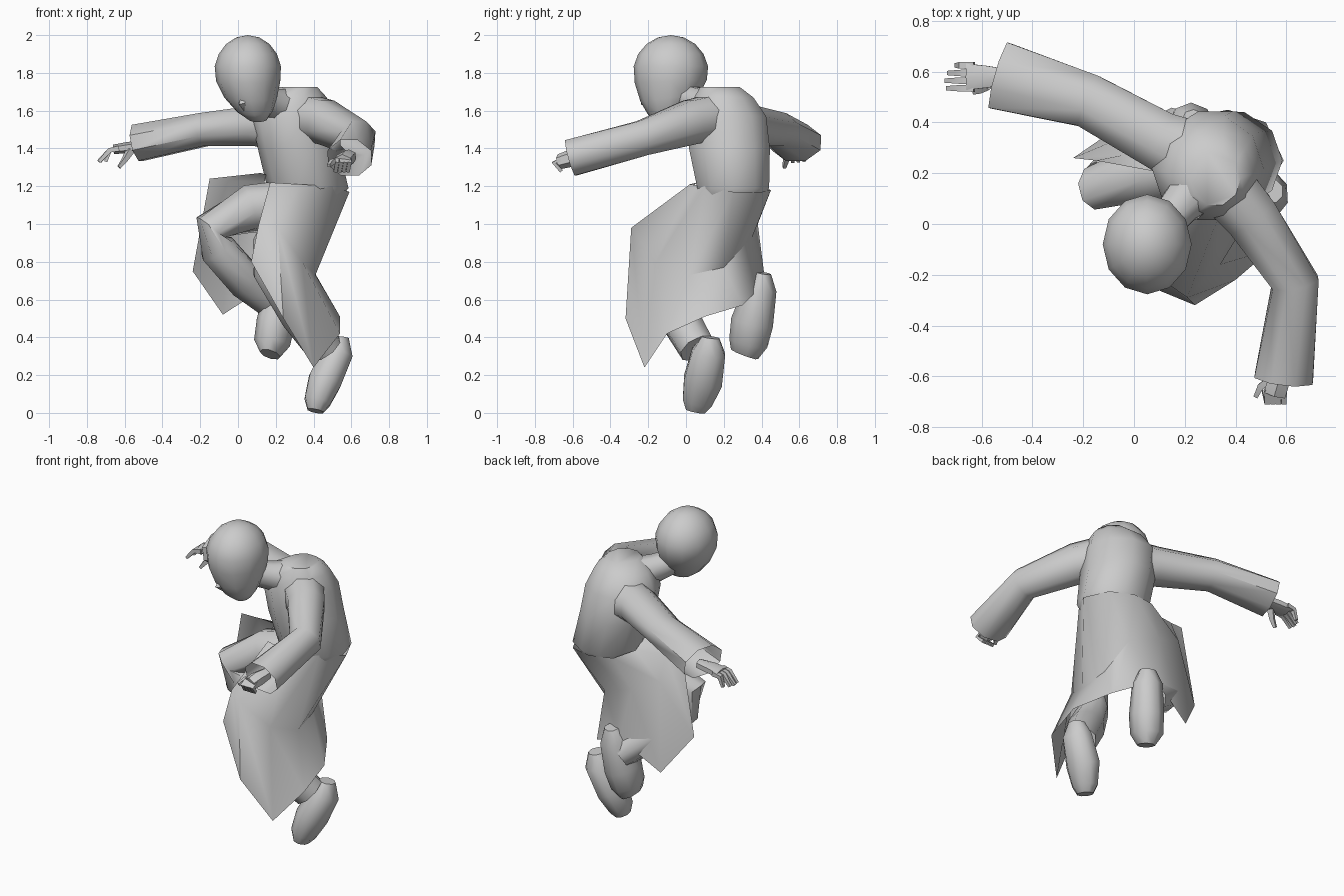
import bpy, bmesh, math
from mathutils import Vector


def finish(name, bm, angle=50):
    bmesh.ops.recalc_face_normals(bm, faces=bm.faces)
    me = bpy.data.meshes.new(name)
    bm.to_mesh(me)
    bm.free()
    ob = bpy.data.objects.new(name, me)
    bpy.context.collection.objects.link(ob)
    bpy.ops.object.select_all(action='DESELECT')
    ob.select_set(True)
    bpy.context.view_layer.objects.active = ob
    bpy.ops.object.shade_smooth_by_angle(angle=math.radians(angle))
    return ob


def bridge(bm, rings, caps=(True, True)):
    sides = len(rings[0])
    for a, b in zip(rings, rings[1:]):
        for k in range(sides):
            j = (k + 1) % sides
            bm.faces.new((a[k], a[j], b[j], b[k]))
    for ring, cap in zip((rings[0], rings[-1]), caps):
        if cap:
            bm.faces.new(ring)


def loft(name, path, sides=8, up=(0, 0, 1), caps=(True, True)):
    """Tube through (x, y, z, half width, half height) sections."""
    bm = bmesh.new()
    pts = [Vector(p[:3]) for p in path]
    rings = []
    for i, p in enumerate(path):
        t = (pts[min(i + 1, len(pts) - 1)] - pts[max(i - 1, 0)]).normalized()
        side = t.cross(Vector(up)).normalized()
        n = side.cross(t)
        angles = [2 * math.pi * (k + 0.5) / sides for k in range(sides)]
        rings.append([bm.verts.new(pts[i] + side * p[3] * math.cos(a) + n * p[4] * math.sin(a))
                      for a in angles])
    bridge(bm, rings, caps)
    return finish(name, bm)


def stack(name, sections, sides=10):
    """Upright body from horizontal ellipses (x, y, z, rx, ry)."""
    bm = bmesh.new()
    angles = [2 * math.pi * k / sides for k in range(sides)]
    rings = [[bm.verts.new((x + rx * math.cos(a), y + ry * math.sin(a), z)) for a in angles]
             for x, y, z, rx, ry in sections]
    bridge(bm, rings)
    return finish(name, bm)


# Robe body, leaning forward
stack("robe_torso", [
    (0.36, 0.24, 1.12, 0.17, 0.16), (0.37, 0.25, 1.19, 0.215, 0.20),
    (0.32, 0.23, 1.40, 0.215, 0.225), (0.29, 0.22, 1.57, 0.22, 0.215),
    (0.30, 0.20, 1.67, 0.17, 0.165), (0.32, 0.18, 1.725, 0.10, 0.11)])

# Robe skirt: columns run from the right front edge round the back
columns = [
    [(0.17, 0.06, 1.22), (0.11, -0.22, 1.0), (0.07, -0.25, 0.80)],
    [(0.33, 0.02, 1.21), (0.21, -0.29, 0.98), (0.24, -0.32, 0.50)],
    [(0.50, 0.10, 1.20), (0.34, -0.16, 0.80), (0.40, -0.22, 0.24)],
    [(0.59, 0.25, 1.17), (0.41, 0.02, 0.73), (0.54, -0.10, 0.42)],
    [(0.52, 0.40, 1.17), (0.39, 0.20, 0.77), (0.54, 0.10, 0.51)],
    [(0.37, 0.45, 1.18), (0.33, 0.35, 0.93), (0.42, 0.30, 0.57)],
    [(0.22, 0.42, 1.19), (0.12, 0.38, 1.00), (0.18, 0.42, 0.69)],
    [(0.14, 0.31, 1.22), (-0.05, 0.34, 1.08), (-0.08, 0.37, 0.52)],
    [(0.15, 0.20, 1.26), (-0.05, 0.27, 1.23), (-0.24, 0.26, 0.75)],
    [(0.15, 0.12, 1.26), (0.12, 0.20, 1.27), (-0.15, 0.25, 1.24)],
]
bm = bmesh.new()
grid = [[bm.verts.new(p) for p in c] for c in columns]
for a, b in zip(grid, grid[1:]):
    for i in range(2):
        bm.faces.new((a[i], b[i], b[i + 1], a[i + 1]))
finish("robe_skirt", bm, 60)

# Sleeves with open cuffs
loft("left_sleeve", [
    (0.30, 0.24, 1.51, 0.16, 0.15), (0.10, 0.33, 1.52, 0.125, 0.115),
    (-0.18, 0.485, 1.50, 0.115, 0.095), (-0.53, 0.585, 1.43, 0.145, 0.105)],
    caps=(True, False))
loft("right_sleeve", [
    (0.33, 0.18, 1.57, 0.13, 0.13), (0.46, 0.03, 1.54, 0.115, 0.125),
    (0.635, -0.23, 1.455, 0.10, 0.10), (0.59, -0.61, 1.35, 0.125, 0.105)],
    caps=(True, False))

# Trouser legs
loft("left_trouser", [
    (0.30, 0.24, 1.10, 0.14, 0.12), (0.06, 0.20, 1.08, 0.13, 0.13),
    (-0.15, 0.145, 0.98, 0.09, 0.09), (-0.11, 0.17, 0.87, 0.10, 0.10),
    (0.04, 0.28, 0.70, 0.10, 0.11), (0.19, 0.38, 0.58, 0.09, 0.09)], up=(0.5, -0.8, 0.3))
loft("right_trouser", [
    (0.32, 0.20, 1.04, 0.13, 0.13), (0.23, 0.0, 0.99, 0.11, 0.11),
    (0.155, -0.17, 0.89, 0.08, 0.08), (0.16, -0.17, 0.76, 0.085, 0.09),
    (0.32, -0.05, 0.53, 0.11, 0.11), (0.46, 0.06, 0.34, 0.10, 0.10)], up=(1, 0, 0.3))

# Shoes, toes pointing down
loft("left_shoe", [
    (0.24, 0.41, 0.74, 0.05, 0.04), (0.23, 0.395, 0.66, 0.09, 0.085),
    (0.20, 0.35, 0.48, 0.10, 0.115), (0.18, 0.33, 0.37, 0.095, 0.105),
    (0.17, 0.31, 0.31, 0.05, 0.08)], up=(0.4, 1, 0))
loft("right_shoe", [
    (0.54, 0.13, 0.40, 0.05, 0.05), (0.53, 0.12, 0.32, 0.085, 0.095),
    (0.46, 0.09, 0.17, 0.095, 0.11), (0.42, 0.06, 0.06, 0.075, 0.085),
    (0.41, 0.05, 0.01, 0.045, 0.055)], up=(0, 1, 0))

# Head: round cranium with the lower half drawn into a tilted jaw and chin
bm = bmesh.new()
bmesh.ops.create_uvsphere(bm, u_segments=12, v_segments=9, radius=1)
for v in bm.verts:
    x, y, z = v.co
    t = max(0, -z)
    k = 1 - 0.18 * t
    v.co = Vector((0.052 + 0.178 * x * k + 0.06 * t * t,
                   -0.08 + 0.20 * y * k - 0.015 * t * t,
                   1.80 + z * (0.26 if t else 0.20) + 0.05 * y * t))
finish("head", bm)
loft("nose", [(0.03, -0.20, 1.69, 0.01, 0.01), (0.02, -0.225, 1.64, 0.022, 0.02),
              (0.04, -0.18, 1.61, 0.02, 0.02)], sides=4, up=(0, 1, 0))
loft("neck", [(0.27, 0.16, 1.61, 0.12, 0.11), (0.18, 0.07, 1.64, 0.085, 0.085),
              (0.09, -0.04, 1.68, 0.07, 0.07)])

# Reaching left hand
loft("left_palm", [(-0.50, 0.58, 1.41, 0.035, 0.03), (-0.58, 0.58, 1.405, 0.05, 0.03),
                   (-0.66, 0.58, 1.395, 0.06, 0.025)], sides=6)
for i, tip in enumerate([-0.735, -0.74, -0.73, -0.70]):
    y = 0.535 + 0.03 * i
    loft("left_finger", [(-0.63, y, 1.40, 0.02, 0.02), (-0.68, y, 1.39, 0.018, 0.018),
                         (tip, y, 1.33, 0.012, 0.012)], sides=4)
loft("left_thumb", [(-0.57, 0.55, 1.39, 0.025, 0.025), (-0.60, 0.53, 1.34, 0.018, 0.018),
                    (-0.63, 0.52, 1.30, 0.012, 0.012)], sides=4)

# Half closed right hand
loft("right_palm", [(0.59, -0.55, 1.36, 0.04, 0.035), (0.57, -0.62, 1.345, 0.05, 0.045),
                    (0.555, -0.67, 1.33, 0.05, 0.04)], sides=6)
for i in range(4):
    x = 0.525 + 0.022 * i
    loft("right_finger", [(x, -0.65, 1.345, 0.016, 0.016), (x, -0.70, 1.325, 0.015, 0.015),
                          (x - 0.01, -0.66, 1.28, 0.014, 0.014)], sides=4, up=(1, 0, 0))
loft("right_thumb", [(0.54, -0.61, 1.34, 0.02, 0.02), (0.50, -0.64, 1.33, 0.018, 0.018),
                     (0.48, -0.68, 1.31, 0.012, 0.012)], sides=4)
